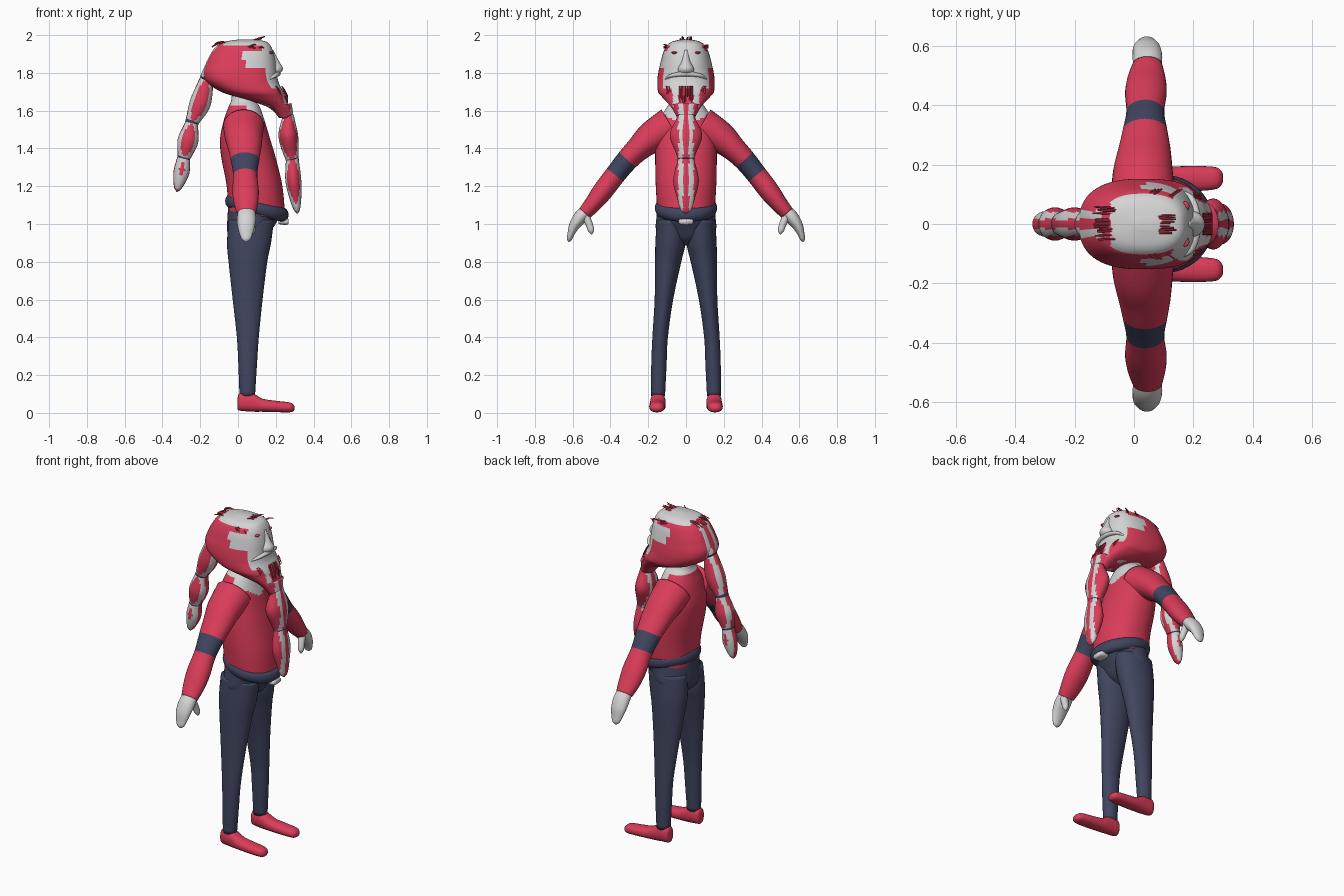
import bpy, bmesh, math, random
from mathutils import Vector

random.seed(4)


def material(name, rgb):
    m = bpy.data.materials.new(name)
    m.diffuse_color = (*rgb, 1)
    return m


RED, NAVY, PALE = 0, 1, 2
MATS = [material("red", (0.71, 0.045, 0.10)),
        material("navy", (0.052, 0.06, 0.115)),
        material("pale grey", (0.66, 0.66, 0.66))]


def smooth_rows(rows, n):
    """Catmull-Rom interpolation of rows of numbers; gives (u, row) pairs."""
    out = []
    for i in range(len(rows) - 1):
        a, b, c, d = (rows[max(0, min(len(rows) - 1, i + k))] for k in (-1, 0, 1, 2))
        for j in range(n):
            t = j / n
            out.append((i + t, [0.5 * (2 * q + (r - p) * t + (2 * p - 5 * q + 4 * r - s) * t * t
                                       + (3 * q - p - 3 * r + s) * t ** 3)
                                for p, q, r, s in zip(a, b, c, d)]))
    out.append((len(rows) - 1, list(rows[-1])))
    return out


def build(name, rings, us, rule, closed=False):
    """Skin a list of rings; rule(u, centre) gives the colour of each face."""
    bm = bmesh.new()
    vs = [[bm.verts.new(p) for p in ring] for ring in rings]
    n, m = len(rings[0]), len(rings)
    for i in range(m if closed else m - 1):
        for j in range(n):
            k = (i + 1) % m
            f = bm.faces.new((vs[i][j], vs[i][(j + 1) % n], vs[k][(j + 1) % n], vs[k][j]))
            u = (us[i] + us[k]) / 2
            f.material_index = rule(u, f.calc_center_median()) if callable(rule) else rule
    if not closed:
        for end, u in ((vs[0], us[0]), (vs[-1], us[-1])):
            f = bm.faces.new(end)
            f.material_index = rule(u, f.calc_center_median()) if callable(rule) else rule
    bmesh.ops.recalc_face_normals(bm, faces=bm.faces)
    for f in bm.faces:
        f.smooth = True
    mesh = bpy.data.meshes.new(name)
    bm.to_mesh(mesh)
    bm.free()
    for mt in MATS:
        mesh.materials.append(mt)
    ob = bpy.data.objects.new(name, mesh)
    bpy.context.collection.objects.link(ob)
    return ob


def loft(name, axis, rows, rule, seg=32, n=5, e=2.0, side=1):
    """Rows: (position, low1, high1, low2, high2) across the axis."""
    rings, us = [], []
    for u, (p, a0, a1, b0, b1) in smooth_rows(rows, n):
        ring = []
        for k in range(seg):
            t = 2 * math.pi * k / seg
            c, s = math.cos(t), math.sin(t)
            a = (a0 + a1) / 2 + (a1 - a0) / 2 * math.copysign(abs(c) ** (2 / e), c)
            b = (b0 + b1) / 2 + (b1 - b0) / 2 * math.copysign(abs(s) ** (2 / e), s)
            ring.append((a, b * side, p) if axis == 'z' else (p, a * side, b))
        rings.append(ring)
        us.append(u)
    return build(name, rings, us, rule)


def tube(name, rows, normal, rule, seg=28, n=6, side=1):
    """Rows: (x, y, z, radius in the path's plane, radius along the normal)."""
    data = smooth_rows(rows, n)
    pts = [Vector(r[:3]) for _, r in data]
    nv, rings = Vector(normal), []
    for i, (_, r) in enumerate(data):
        t = (pts[min(i + 1, len(pts) - 1)] - pts[max(i - 1, 0)]).normalized()
        w = t.cross(nv).normalized()
        ring = []
        for k in range(seg):
            g = 2 * math.pi * k / seg
            p = pts[i] + w * math.cos(g) * max(r[3], .001) + nv * math.sin(g) * max(r[4], .001)
            ring.append((p.x, p.y * side, p.z))
        rings.append(ring)
    return build(name, rings, [u for u, _ in data], rule)


# Torso with neck and open collar
def torso_rule(u, c):
    return PALE if c.z > 1.625 or (c.x > .04 and c.z - 1.5 > abs(c.y) * .7) else RED


loft("torso", 'z', [(z, a, b, -h, h) for z, a, b, h in (
    (1.04, -.05, .25, .15), (1.2, -.06, .235, .16), (1.35, -.088, .20, .163), (1.45, -.095, .17, .16),
    (1.55, -.075, .14, .14), (1.62, -.05, .115, .10), (1.66, -.035, .09, .065), (1.74, -.03, .085, .058))],
    torso_rule, 48, 8, 2.2)


# Head with hair and beard
def head_rule(u, c):
    x, y, z = c.x, abs(c.y), c.z
    if z > 1.945:
        return PALE if x > -.08 else RED
    face = (x > .03 and 1.825 < z < 1.915) or (x > .13 and z >= 1.9) or (x > .15 and z > 1.72 and y < .125)
    streak = (x > .12 and 1.62 < z <= 1.72 and .04 < y < .07) or (x < -.1 and .02 < y < .045 and z > 1.76)
    return PALE if face or streak else RED


loft("head", 'z', [(z, a, b, -h, h) for z, a, b, h in (
    (1.56, .22, .285, .045), (1.62, .155, .27, .08), (1.67, .0, .25, .125), (1.70, -.09, .24, .148),
    (1.75, -.165, .215, .152), (1.80, -.185, .205, .147), (1.85, -.17, .20, .136), (1.90, -.145, .19, .123),
    (1.94, -.115, .175, .105), (1.965, -.07, .15, .075), (1.978, .01, .09, .02))],
    head_rule, 72, 8, 2.5)

# Nose, lips and eyes
loft("nose", 'z', [(1.79, .15, .20, -.025, .025), (1.80, .15, .225, -.04, .04), (1.825, .15, .238, -.042, .042),
                   (1.86, .15, .218, -.025, .025), (1.92, .15, .187, -.012, .012)], PALE, 20, 4)
tube("lips", [(.16, -.11, 1.765, .004, .005), (.195, -.08, 1.785, .012, .01), (.212, 0, 1.795, .014, .013),
              (.195, .08, 1.785, .012, .01), (.16, .11, 1.765, .004, .005)], (0, 0, 1), PALE, 12)
for s in (-1, 1):
    loft("eye", 'z', [(1.900, .165, .175, .055, .065), (1.903, .16, .184, .046, .074),
                      (1.909, .16, .186, .044, .076), (1.914, .165, .175, .055, .065)], RED, 12, 3, side=s)


# Braids of beard and hair, tied with bands
def braid_rule(bands):
    def rule(u, c):
        if any(abs(u - b) < .55 for b in bands):
            return NAVY
        return PALE if .016 < abs(c.y) < .04 else RED
    return rule


tube("beard_braid", [(.245, 0, 1.63, .04, .07), (.258, 0, 1.585, .034, .052), (.262, 0, 1.57, .032, .05),
                     (.266, 0, 1.555, .034, .052), (.266, 0, 1.47, .052, .086), (.28, 0, 1.38, .042, .055),
                     (.285, 0, 1.352, .035, .045), (.287, 0, 1.342, .035, .044), (.288, 0, 1.33, .035, .046),
                     (.293, 0, 1.23, .042, .068), (.305, 0, 1.13, .03, .045), (.312, 0, 1.075, .016, .028),
                     (.315, 0, 1.055, .002, .004)], (0, 1, 0), braid_rule((2, 7)))
tube("hair_braid", [(-.10, 0, 1.85, .06, .07), (-.152, 0, 1.78, .046, .055), (-.163, 0, 1.76, .04, .042),
                    (-.172, 0, 1.74, .042, .045), (-.20, 0, 1.64, .056, .056), (-.235, 0, 1.56, .04, .044),
                    (-.243, 0, 1.54, .036, .04), (-.248, 0, 1.52, .038, .042), (-.265, 0, 1.44, .055, .056),
                    (-.283, 0, 1.365, .038, .042), (-.287, 0, 1.35, .034, .038), (-.29, 0, 1.335, .036, .04),
                    (-.30, 0, 1.27, .042, .042), (-.318, 0, 1.195, .022, .025), (-.323, 0, 1.17, .002, .003)],
     (0, 1, 0), braid_rule((2, 6, 10)))

# Arms, hands, legs and shoes
for s in (-1, 1):
    tube("arm", [(.03, .08, 1.52, .10, .11), (.03, .18, 1.46, .085, .10), (.035, .25, 1.40, .067, .088),
                 (.037, .31, 1.34, .059, .076), (.038, .375, 1.26, .055, .064), (.04, .44, 1.175, .054, .07),
                 (.042, .49, 1.11, .046, .064), (.045, .535, 1.058, .038, .05)], (1, 0, 0),
         lambda u, c: NAVY if 3 <= u < 4 else RED, side=s)
    tube("hand", [(.045, .52, 1.075, .034, .044), (.045, .56, 1.035, .036, .05), (.043, .592, .99, .028, .046),
                  (.043, .61, .945, .018, .034), (.043, .618, .918, .013, .022), (.043, .621, .905, .002, .005)],
         (1, 0, 0), PALE, 20, side=s)
    tube("thumb", [(.06, .535, 1.05, .022, .025), (.07, .513, 1.0, .019, .02), (.076, .502, .965, .016, .016),
                   (.077, .499, .945, .002, .003)], (1, 0, 0), PALE, 16, side=s)
    loft("trouser_leg", 'z', [(1.02, -.05, .19, .0, .155), (.9, -.058, .175, .002, .162), (.8, -.05, .155, .025, .164),
                              (.6, -.028, .13, .068, .166), (.4, -.006, .11, .096, .178), (.25, .002, .10, .103, .184),
                              (.09, .008, .09, .111, .184)], NAVY, 32, 5, side=s)
    loft("shoe", 'x', [(-.002, .135, .16, .02, .08), (.008, .116, .182, .012, .105), (.05, .11, .187, .008, .112),
                       (.09, .108, .19, .006, .098), (.13, .108, .193, .006, .075), (.2, .11, .195, .004, .064),
                       (.27, .116, .192, .003, .056), (.292, .128, .18, .008, .045), (.30, .145, .165, .02, .03)],
         RED, 24, 4, 2.3, side=s)

# Hips
loft("hips", 'z', [(1.1, -.052, .235, -.15, .15), (1.03, -.056, .215, -.157, .157), (.97, -.058, .18, -.158, .158),
                   (.92, -.045, .15, -.12, .12), (.885, 0, .10, -.05, .05)], NAVY, 48)

# Rolled belt, sloping down to the front, and its buckle
rings = []
for i in range(48):
    a = 2 * math.pi * i / 48
    out = Vector((math.cos(a), math.sin(a), 0))
    mid = Vector((.10 + .138 * out.x, .135 * out.y, 1.085 - .036 * out.x))
    rings.append([mid + out * .03 * math.cos(t) + Vector((0, 0, .038 * math.sin(t)))
                  for t in [2 * math.pi * k / 14 for k in range(14)]])
build("belt", rings, [0] * 48, NAVY, True)
loft("buckle", 'x', [(.215, -.036, .036, 1.0, 1.028), (.25, -.04, .04, .995, 1.03),
                     (.268, -.034, .034, 1.0, 1.025)], PALE, 20, 3, 3)


# Loose hair strands
def strands(name, count, start, end):
    cu = bpy.data.curves.new(name, 'CURVE')
    cu.dimensions, cu.bevel_depth, cu.bevel_resolution = '3D', .0028, 0
    for _ in range(count):
        r, q = random.uniform(-1, 1), random.uniform(-1, 1)
        a, b = Vector(start(r, q)), Vector(end(r, q))
        sp = cu.splines.new('POLY')
        sp.points.add(2)
        m = (a + b) / 2 + Vector((0, 0, .006))
        for pt, co in zip(sp.points, (a, m, b)):
            pt.co = (*co, 1)
    ob = bpy.data.objects.new(name, cu)
    bpy.context.collection.objects.link(ob)
    cu.materials.append(MATS[RED])
    bpy.ops.object.select_all(action='DESELECT')
    ob.select_set(True)
    bpy.context.view_layer.objects.active = ob
    bpy.ops.object.convert(target='MESH')


strands("crown_tuft", 14, lambda r, q: (.07 + .015 * q, .035 * r, 1.965),
        lambda r, q: (.13 + .015 * q, .035 * r, 1.985 + .01 * q))
strands("back_tuft", 18, lambda r, q: (-.06 + .01 * q, .055 * r, 1.96),
        lambda r, q: (-.125 + .015 * q, .058 * r, 1.95 + .015 * q))
strands("chin_tuft", 20, lambda r, q: (.232, .035 * r, 1.73), lambda r, q: (.262, .035 * r, 1.66 + .02 * q))
for s in (-1, 1):
    strands("temple_tuft", 6, lambda r, q: (.08 + .05 * r, s * .09, 1.93 + .005 * q),
            lambda r, q: (.12 + .05 * r, s * .118, 1.94 + .01 * q))
    strands("cheek_tuft", 5, lambda r, q: (.20, s * (.095 + .01 * r), 1.73),
            lambda r, q: (.225, s * (.09 + .01 * r), 1.69 + .01 * q))
